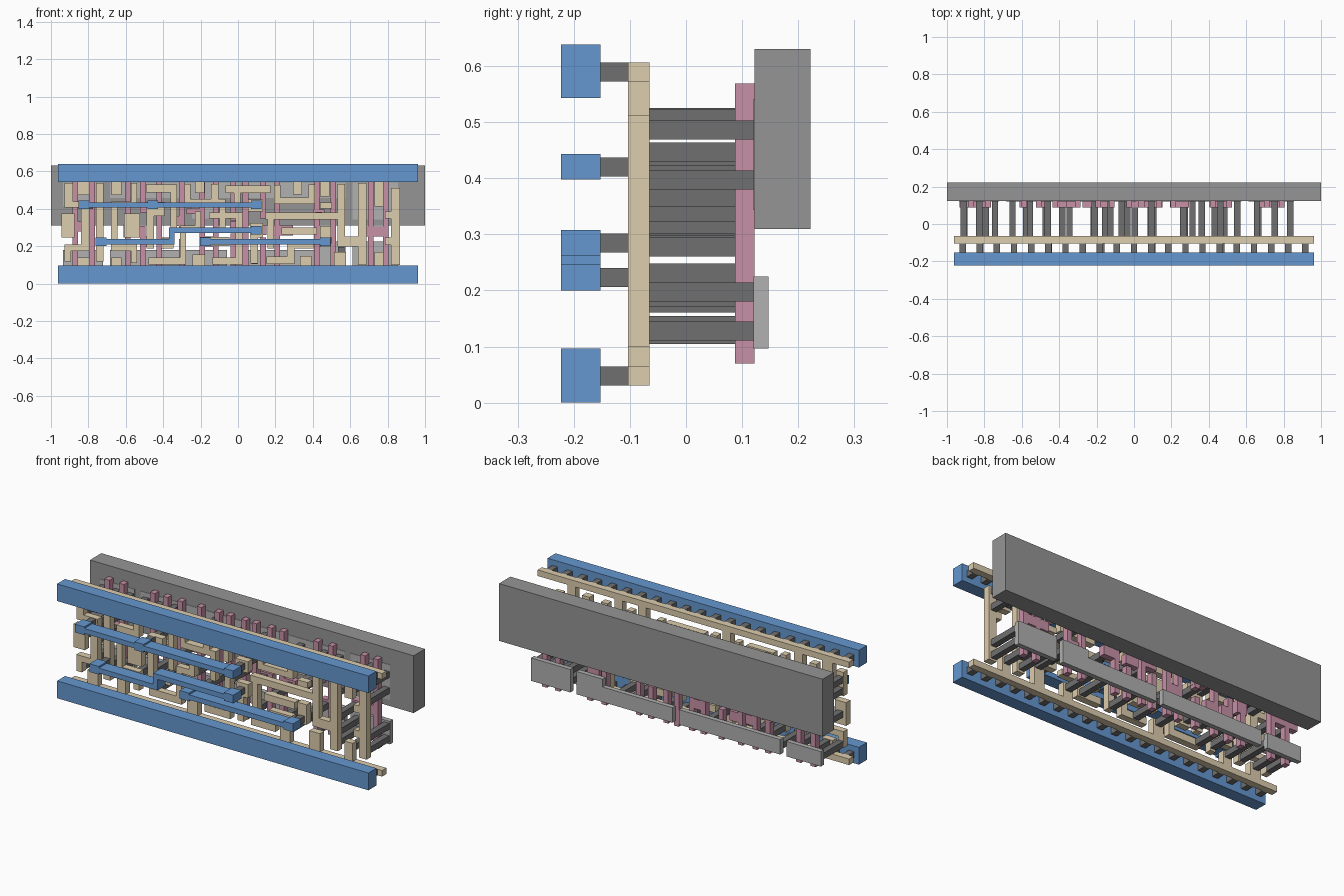
import bpy, bmesh

S = 0.1992          # model units per layout micron
X0, Z0 = -0.962, 0.048


def material(name, rgb):
    m = bpy.data.materials.new(name)
    m.diffuse_color = (*rgb, 1)
    return m


BLUE = material("blue", (0.13, 0.31, 0.63))
TAN = material("tan", (0.72, 0.61, 0.42))
PINK = material("pink", (0.57, 0.28, 0.38))
DARK = material("dark_grey", (0.16, 0.16, 0.16))
MID = material("mid_grey", (0.30, 0.30, 0.30))
LIGHT = material("light_grey", (0.44, 0.44, 0.44))


def layer(name, rects, y0, y1, mat):
    """Union of layout rectangles (u0, v0, u1, v1) extruded from y0 to y1."""
    us = sorted({round(r[i], 3) for r in rects for i in (0, 2)})
    vs = sorted({round(r[i], 3) for r in rects for i in (1, 3)})
    bm = bmesh.new()
    verts = {}

    def vert(i, j):
        if (i, j) not in verts:
            verts[i, j] = bm.verts.new((X0 + us[i] * S, y0, Z0 + vs[j] * S))
        return verts[i, j]

    for i in range(len(us) - 1):
        for j in range(len(vs) - 1):
            cu, cv = (us[i] + us[i + 1]) / 2, (vs[j] + vs[j + 1]) / 2
            if any(a < cu < c and b < cv < d for a, b, c, d in rects):
                bm.faces.new([vert(i, j), vert(i + 1, j), vert(i + 1, j + 1), vert(i, j + 1)])
    bmesh.ops.dissolve_limit(bm, angle_limit=0.01, verts=bm.verts[:], edges=bm.edges[:])
    ext = bmesh.ops.extrude_face_region(bm, geom=bm.faces[:], use_keep_orig=True)
    bmesh.ops.translate(bm, vec=(0, y1 - y0, 0),
                        verts=[g for g in ext["geom"] if isinstance(g, bmesh.types.BMVert)])
    bmesh.ops.recalc_face_normals(bm, faces=bm.faces[:])
    me = bpy.data.meshes.new(name)
    bm.to_mesh(me)
    bm.free()
    me.materials.append(mat)
    ob = bpy.data.objects.new(name, me)
    bpy.context.collection.objects.link(ob)
    return ob


def squares(points, size):
    h = size / 2
    return [(u - h, v - h, u + h, v + h) for u, v in points]


# Back slab and active strips
layer("well_slab", [(-0.19, 1.315, 9.85, 2.922)], 0.122, 0.222, MID)
layer("lower_active", [(0.13, 0.245, 1.2, 0.665), (1.39, 0.245, 4.53, 0.665),
                       (4.73, 0.245, 7.71, 0.665), (6.9, 0.245, 7.71, 0.885),
                       (7.9, 0.245, 9.12, 0.889)], 0.12, 0.147, LIGHT)
layer("upper_active", [(0.13, 1.835, 1.2, 2.475), (1.39, 2.055, 4.9, 2.475),
                       (3.6, 1.5, 4.3, 2.475), (5.1, 2.055, 7.71, 2.475),
                       (7.9, 1.485, 9.12, 2.475)], 0.12, 0.147, LIGHT)

# Vertical gate bars with landing pads
gates = [0.46, 0.91, 1.87, 2.27, 2.72, 3.32, 3.87, 4.23, 4.70, 5.03, 5.50, 5.88, 6.94, 7.39, 8.39, 8.79]
split = {2.27: (1.3, 1.75), 3.32: (0.95, 1.2), 4.70: (1.1, 1.45), 5.50: (1.0, 1.5)}
poly = []
for g in gates:
    a, b = split.get(g, (1.3, 1.3))
    poly += [(g - .075, .11, g + .075, a), (g - .075, b, g + .075, 2.615)]
poly += [(0.14, 1.15, 0.98, 1.42), (0.72, 1.72, 0.98, 1.99), (1.75, 1.0, 2.05, 1.35),
         (2.2, 1.66, 2.6, 1.93), (2.2, 0.75, 2.55, 1.02), (2.72, 0.72, 3.05, 0.99),
         (3.02, 1.3, 3.4, 1.57), (3.8, 0.75, 4.3, 1.02), (3.45, 1.62, 3.95, 1.77),
         (4.62, 1.2, 5.1, 1.42), (5.1, 1.72, 5.58, 1.99), (5.2, 1.06, 5.6, 1.33),
         (5.8, 1.05, 6.3, 1.32), (6.86, 1.48, 7.15, 1.75), (7.1, 0.8, 7.46, 1.07),
         (8.05, 1.02, 8.86, 1.29)]
layer("gate_bars", poly, 0.087, 0.122, PINK)

# Contact posts: long ones reach the active strips, shorter ones the gate pads
posts_active = [(0.26, 0.45), (0.68, 0.37), (1.1, 0.45), (1.57, 0.37), (2.04, 0.45), (2.51, 0.37),
                (3.78, 0.45), (4.5, 0.37), (5.27, 0.37), (6.2, 0.4), (6.65, 0.37), (7.6, 0.65),
                (8.13, 0.4), (8.13, 0.7), (8.61, 0.4), (9.02, 0.4), (9.02, 0.75),
                (0.26, 2.26), (0.26, 1.95), (0.68, 2.26), (1.1, 2.26), (1.1, 1.95), (1.57, 2.26),
                (2.04, 2.26), (2.51, 2.31), (3.78, 2.3), (4.2, 2.2), (4.65, 2.27), (5.3, 2.27),
                (6.4, 2.27), (7.15, 2.27), (7.6, 2.27), (8.13, 2.2), (8.13, 1.8), (8.61, 2.3),
                (8.61, 2.0), (9.02, 2.2), (9.02, 1.75)]
posts_gate = [(0.27, 1.29), (0.72, 1.3), (0.85, 1.85), (1.93, 1.18), (2.46, 1.8), (2.46, 0.88), (2.9, 0.86),
              (3.1, 1.43), (3.75, 1.2), (4.05, 0.88), (4.85, 1.3), (5.3, 1.86), (5.35, 1.19),
              (6.15, 1.17), (7.0, 1.6), (7.25, 0.92), (8.17, 1.15)]
layer("long_posts", squares(posts_active, 0.17), -0.065, 0.12, DARK)
layer("gate_posts", squares(posts_gate, 0.17), -0.065, 0.087, DARK)

# Local wiring: rails, power straps hanging off the rails, then routed nets
rails = [(0, -0.085, 9.66, 0.085), (0, 2.635, 9.66, 2.805)]
straps = []
for u0, u1, top in [(.515, .845, 2.135), (1.44, 1.705, 2.135), (3.67, 3.93, 2.19), (6.3, 6.55, 2.15),
                    (7.03, 7.28, 2.1), (8.49, 8.74, 1.83)]:
    straps.append((u0, top, u1, 2.65))
for u0, u1, top in [(.515, .845, .465), (1.44, 1.705, .465), (3.61, 3.94, .545), (6.5, 6.8, .5),
                    (8.49, 8.74, .6)]:
    straps.append((u0, 0.07, u1, top))
straps += [(7.4, .07, 7.73, .6)]
left = [(.175, .345, .345, .805), (.175, .635, .84, .805), (.61, .805, .84, 1.795),
        (.175, 1.795, .84, 1.965), (.175, 1.965, .4, 2.465), (.09, .99, .44, 1.64),
        (1.015, .345, 1.22, 2.465),
        (1.42, .635, 2.125, .825), (1.42, .825, 1.59, 1.795), (1.42, 1.795, 2.125, 1.965),
        (1.955, .305, 2.125, .635), (1.955, 1.965, 2.125, 2.465), (1.77, .99, 2.2, 1.64),
        (2.38, .705, 2.57, 1.575), (2.38, 1.575, 2.85, 1.955), (2.36, 2.2, 3.19, 2.42),
        (3.02, 1.145, 3.19, 2.2), (2.425, .265, 3.44, .465), (3.27, .465, 3.44, 1.315),
        (2.76, .7, 3.1, .98)]
middle = [(3.27, 1.145, 3.84, 1.315), (3.67, 1.315, 3.84, 1.7), (3.4, 1.865, 4.5, 2.035),
          (3.4, 1.865, 3.55, 2.435), (4.1, 2.035, 4.3, 2.435), (3.805, .765, 4.595, 1.015),
          (4.15, .265, 4.95, .465), (4.765, .465, 4.95, 1.665), (4.05, 1.5, 4.95, 1.665),
          (4.33, 1.2, 4.5, 1.865), (4.5, 2.19, 5.7, 2.39), (4.72, 1.83, 4.9, 2.19),
          (5.1, 1.7, 5.5, 2.02), (5.15, 1.0, 5.5, 1.38), (5.17, .3, 5.36, 1.0)]
right = [(5.57, 1.48, 7.68, 1.67), (7.5, .76, 7.7, 2.43), (5.62, .7, 5.8, 1.48),
         (5.8, 1.9, 6.9, 2.07), (5.8, 1.9, 5.97, 2.4), (6.72, 1.9, 6.9, 2.42),
         (6.0, 1.07, 6.95, 1.27), (5.6, .28, 6.35, .48), (6.15, .48, 6.35, .85),
         (6.35, .7, 6.85, .85), (7.03, .74, 7.32, 1.3), (8.05, .255, 8.28, 2.465),
         (7.7, .76, 8.05, 1.02), (7.03, 1.77, 7.35, 1.93),
         (8.94, .26, 9.18, 2.33), (8.78, .8, 8.94, 1.0), (8.78, 1.5, 8.94, 1.7)]
layer("local_wiring", rails + straps + left + middle + right, -0.103, -0.065, TAN)

# Front metal: rails and three jumpers with end pads
layer("rail_bars", [(0, -.24, 9.66, .245), (0, 2.485, 9.66, 2.965)], -0.223, -0.152, BLUE)
jumper_pads = {
    "upper_jumper": ([(.56, 1.8, 5.46, 1.94)], [(.7, 1.87), (2.54, 1.87), (5.32, 1.87)]),
    "step_jumper": ([(1.02, .81, 3.12, .95), (2.98, .81, 3.12, 1.26), (2.98, 1.12, 5.46, 1.26)],
                    [(1.15, .88), (5.32, 1.19)]),
    "lower_jumper": ([(3.82, .81, 7.3, .95)], [(3.95, .88), (7.17, .88)]),
}
vias = []
for name, (bars, pads) in jumper_pads.items():
    ends = [(u - .145, v - .115, u + .145, v + .115) for u, v in pads]
    layer(name, bars + ends, -0.223, -0.152, BLUE)
    vias += pads

# Short posts between front metal and local wiring
vias += [(0.23 + 0.46 * i, v) for i in range(21) for v in (0, 2.72)]
layer("short_posts", squares(vias, 0.17), -0.152, -0.103, DARK)
